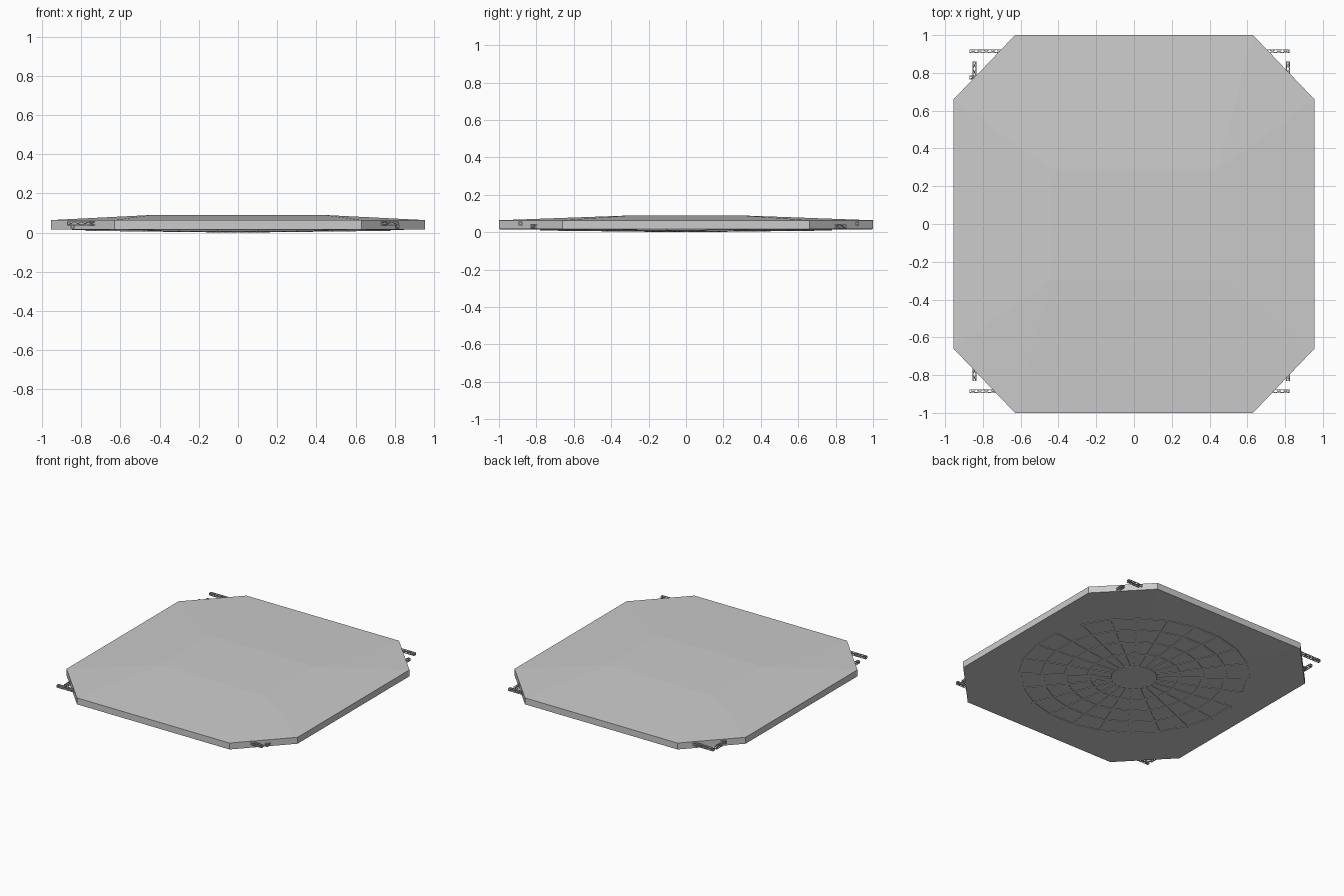
import bpy, bmesh, math
from mathutils import Vector

if "Cube" in bpy.data.objects:
    bpy.data.objects.remove(bpy.data.objects["Cube"])


def finish(name, bm):
    bmesh.ops.recalc_face_normals(bm, faces=bm.faces)
    me = bpy.data.meshes.new(name)
    bm.to_mesh(me)
    bm.free()
    ob = bpy.data.objects.new(name, me)
    bpy.context.collection.objects.link(ob)
    return ob


def bar(bm, p, q, w, h):
    """Rectangular bar from p to q, w wide and h high."""
    p, q = Vector(p), Vector(q)
    d = (q - p).normalized()
    ref = Vector((0, 0, 1)) if abs(d.z) < 0.95 else Vector((1, 0, 0))
    side = d.cross(ref).normalized()
    up = side.cross(d)
    ends = []
    for c in (p, q):
        ends.append([bm.verts.new(c + side * (w / 2 * a) + up * (h / 2 * b))
                     for a, b in ((-1, -1), (1, -1), (1, 1), (-1, 1))])
    a, b = ends
    bm.faces.new(a)
    bm.faces.new(b[::-1])
    for i in range(4):
        j = (i + 1) % 4
        bm.faces.new((a[i], b[i], b[j], a[j]))


# Octagonal roof slab: shallow hipped top, very shallow pointed underside
octagon = [(0.63, -1), (0.955, -0.66), (0.955, 0.66), (0.63, 1),
           (-0.63, 1), (-0.955, 0.66), (-0.955, -0.66), (-0.63, -1)]
plateau = [(0.44, -0.29), (0.44, 0.29), (-0.44, 0.29), (-0.44, -0.29)]
bm = bmesh.new()
low = [bm.verts.new((x, y, 0.016)) for x, y in octagon]
high = [bm.verts.new((x, y, 0.064)) for x, y in octagon]
flat = [bm.verts.new((x, y, 0.09)) for x, y in plateau]
tip = bm.verts.new((0, 0, 0.004))
bm.faces.new(flat)
for i in range(8):
    j = (i + 1) % 8
    bm.faces.new((low[i], low[j], high[j], high[i]))
    bm.faces.new((low[j], low[i], tip))
for k in range(4):
    n = (k + 1) % 4
    bm.faces.new((high[2 * k], high[2 * k + 1], flat[k]))
    bm.faces.new((high[2 * k + 1], high[(2 * k + 2) % 8], flat[n], flat[k]))
finish("roof_slab", bm)

# Round grille under the slab: rings and spokes, two outer gaps
SEG = 24
RADII = [0.155, 0.31, 0.467, 0.623, 0.775]


def grid_point(r, i):
    a = math.radians(7.5 + 360 / SEG * i)
    return (r * math.cos(a), r * math.sin(a), 0.003 + 0.0115 * r)


bm = bmesh.new()
for i in range(SEG):
    for r in RADII[1:]:
        if r == RADII[-1] and i in (0, 10):
            continue
        bar(bm, grid_point(r, i), grid_point(r, i + 1), 0.022, 0.006)
    bar(bm, grid_point(RADII[0], i), grid_point(RADII[-1], i), 0.02, 0.006)
finish("underside_grille", bm)

# Central disc
bm = bmesh.new()
bmesh.ops.create_cone(bm, cap_ends=True, segments=SEG, radius1=0.155,
                      radius2=0.155, depth=0.008)
bmesh.ops.translate(bm, verts=bm.verts, vec=(0, 0, 0.004))
finish("centre_disc", bm)


# Box trusses that poke out past the cut corners
def truss(name, p, q, size=0.016, t=0.004):
    p, q = Vector(p), Vector(q)
    d = (q - p).normalized()
    side = Vector((-d.y, d.x, 0)) * (size / 2)
    up = Vector((0, 0, size / 2))
    corners = [side + up, side - up, -side - up, -side + up]
    n = round((q - p).length / 0.035)
    bm = bmesh.new()
    for c, e in zip(corners, corners[1:] + corners[:1]):
        bar(bm, p + c, q + c, t, t)
        for i in range(n):
            a, b = p.lerp(q, i / n), p.lerp(q, (i + 1) / n)
            s, f = (c, e) if i % 2 else (e, c)
            bar(bm, a + s, b + f, t * 0.7, t * 0.7)
        for end in (p, q):
            bar(bm, end + c, end + e, t, t)
    finish(name, bm)


for k, y in enumerate((-0.885, 0.775, 0.915)):
    truss(f"cross_truss_{k}", (-0.87, y, 0.047), (0.82, y, 0.047))
for k, x in enumerate((-0.845, 0.815)):
    truss(f"side_truss_{k}", (x, -0.83, 0.031), (x, 0.857, 0.031))
